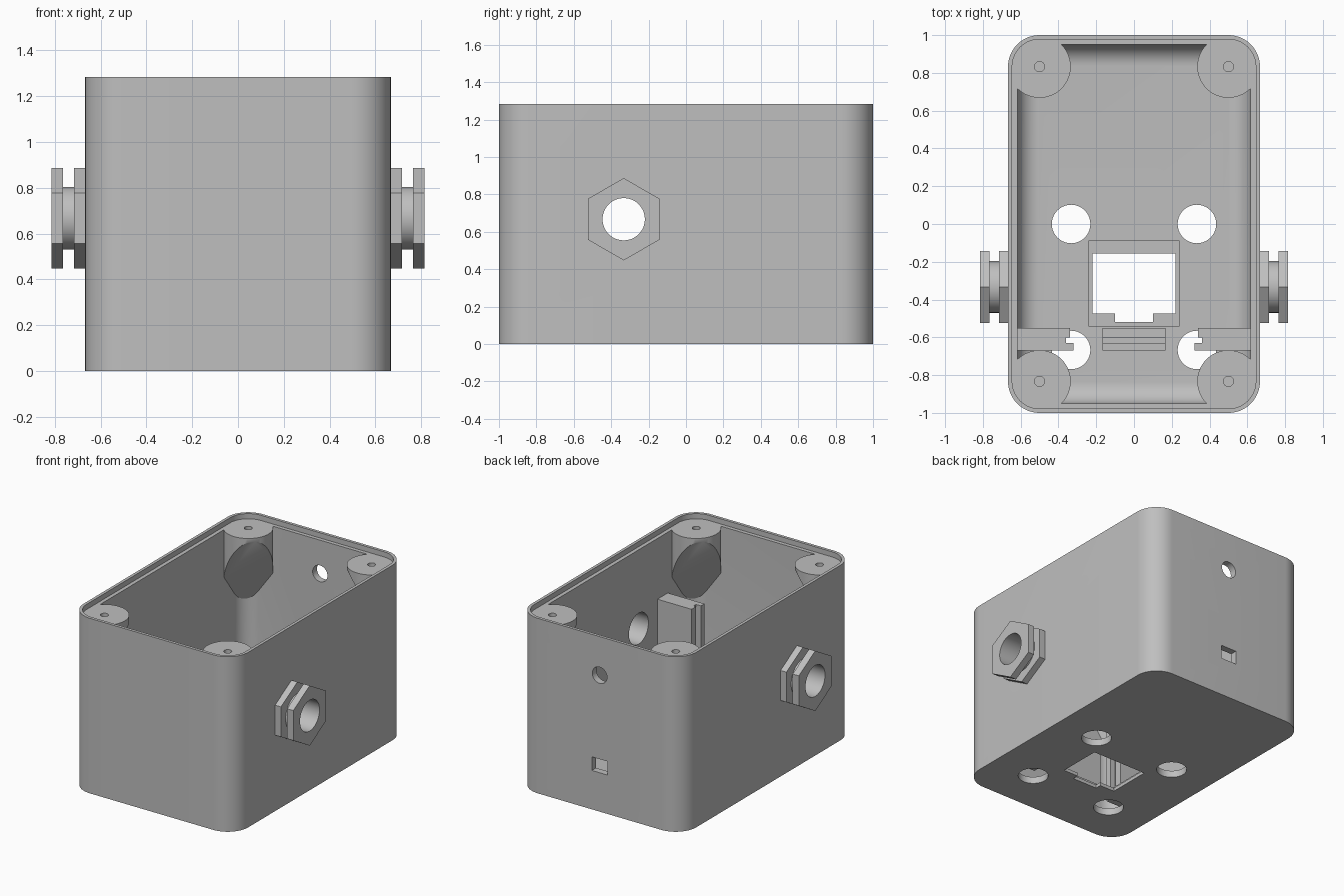
import bpy, bmesh, math
from mathutils import Vector

cube = bpy.data.objects.get("Cube")
if cube:
    bpy.data.objects.remove(cube, do_unlink=True)

grey = bpy.data.materials.new("plain grey")
grey.use_nodes = True
colour = (0.52, 0.52, 0.52, 1)
grey.diffuse_color = colour
grey.node_tree.nodes["Principled BSDF"].inputs["Base Color"].default_value = colour

HX, HY, HEIGHT = 0.667, 1.0, 1.283
CORNER, WALL, LIP = 0.167, 0.05, 0.022
FLOOR, LEDGE = 0.05, 1.245


def finish(name, bm):
    bmesh.ops.recalc_face_normals(bm, faces=bm.faces[:])
    mesh = bpy.data.meshes.new(name)
    bm.to_mesh(mesh)
    bm.free()
    ob = bpy.data.objects.new(name, mesh)
    bpy.context.collection.objects.link(ob)
    mesh.materials.append(grey)
    return ob


def loft(name, rings):
    """Skin equal-length rings of 3D points and cap both ends."""
    bm = bmesh.new()
    loops = [[bm.verts.new(p) for p in ring] for ring in rings]
    n = len(loops[0])
    for a, b in zip(loops, loops[1:]):
        for i in range(n):
            j = (i + 1) % n
            bm.faces.new((a[i], a[j], b[j], b[i]))
    bm.faces.new(loops[0][::-1])
    bm.faces.new(loops[-1])
    return finish(name, bm)


def extrude(name, pts, lo, hi, axis="z"):
    """Extrude a 2D outline; outlines are (x,y), (y,z) or (z,x) for axis z, x, y."""
    place = {"z": lambda a, b, h: (a, b, h),
             "x": lambda a, b, h: (h, a, b),
             "y": lambda a, b, h: (b, h, a)}[axis]
    return loft(name, [[place(a, b, h) for a, b in pts] for h in (lo, hi)])


def ngon(n, r, cx=0, cy=0, phase=0):
    return [(cx + r * math.cos(phase + math.tau * i / n),
             cy + r * math.sin(phase + math.tau * i / n)) for i in range(n)]


def rect(x0, x1, y0, y1):
    return [(x0, y0), (x1, y0), (x1, y1), (x0, y1)]


def rounded(inset, z, steps=14):
    """Rounded rectangle ring, inset from the outer wall."""
    r = CORNER - inset
    cx, cy = HX - CORNER, HY - CORNER
    ring = []
    for k, (sx, sy) in enumerate([(1, 1), (-1, 1), (-1, -1), (1, -1)]):
        for i in range(steps + 1):
            a = math.pi / 2 * (k + i / steps)
            ring.append((sx * cx + r * math.cos(a), sy * cy + r * math.sin(a), z))
    return ring


def cut(ob, *cutters):
    for cutter in cutters:
        cutter.hide_render = True
        mod = ob.modifiers.new("cut", "BOOLEAN")
        mod.operation, mod.solver, mod.object = "DIFFERENCE", "EXACT", cutter
    bpy.context.view_layer.update()
    graph = bpy.context.evaluated_depsgraph_get()
    mesh = bpy.data.meshes.new_from_object(ob.evaluated_get(graph))
    ob.modifiers.clear()
    ob.data = mesh
    for cutter in cutters:
        bpy.data.objects.remove(cutter, do_unlink=True)
    return ob


parts = []

# Open box: outer wall, stepped lip, cavity with a filleted floor
FILLET = 0.113
rings = [rounded(0, 0), rounded(0, HEIGHT), rounded(LIP, HEIGHT),
         rounded(LIP, LEDGE), rounded(WALL, LEDGE)]
for i in range(11):
    a = math.pi / 2 * i / 10
    rings.append(rounded(WALL + FILLET * (1 - math.cos(a)),
                         FLOOR + FILLET * (1 - math.sin(a))))
box = loft("enclosure", rings)

# Openings: cable bore, back wall, floor
GY, GZ, BORE = -0.333, 0.667, 0.113


def bore(lo, hi):
    return extrude("bore_cutter", ngon(48, BORE, GY, GZ), lo, hi, "x")


opening = [(-0.22, -0.155), (-0.22, -0.475), (-0.1, -0.475), (-0.1, -0.52),
           (0.1, -0.52), (0.1, -0.475), (0.22, -0.475), (0.22, -0.155)]
cutters = [
    bore(-1, 1),
    extrude("round_port_cutter", ngon(32, 0.06, 1.0, 0), 0.9, 1.1, "y"),
    extrude("square_port_cutter", rect(0.285, 0.385, -0.063, 0.063), 0.9, 1.1, "y"),
    extrude("pocket_cutter", rect(-0.24, 0.24, -0.54, -0.09), 0.025, 0.1),
    extrude("opening_cutter", opening, -0.1, 0.1),
]
for sx in (-1, 1):
    for y in (0, -0.667):
        cutters.append(extrude("floor_hole_cutter", ngon(40, 0.102, sx * 0.333, y), -0.1, 0.2))
parts.append(cut(box, *cutters))

# Corner screw bosses, sloped away underneath
BOSS = 0.165
for sx, side in ((1, "left"), (-1, "right")):
    for sy, end in ((1, "back"), (-1, "front")):
        cx, cy = sx * (HX - CORNER), sy * (HY - CORNER)
        post = extrude(f"screw_boss_{end}_{side}", ngon(56, BOSS, cx, cy), 0.4, LEDGE)
        bm = bmesh.new()
        bm.from_mesh(post.data)
        slope = 1.94 / math.sqrt(2)
        res = bmesh.ops.bisect_plane(
            bm, geom=bm.verts[:] + bm.edges[:] + bm.faces[:],
            plane_co=Vector((cx, cy, 0.9)),
            plane_no=Vector((sx * slope, sy * slope, 1)).normalized(), clear_inner=True)
        edges = [g for g in res["geom_cut"] if isinstance(g, bmesh.types.BMEdge)]
        bmesh.ops.edgeloop_fill(bm, edges=edges)
        bmesh.ops.recalc_face_normals(bm, faces=bm.faces[:])
        bm.to_mesh(post.data)
        bm.free()
        parts.append(cut(post, extrude("screw_cutter", ngon(20, 0.027, cx, cy), 1.0, 1.4)))

# Slotted board guides on the side walls
guide = [(0.63, -0.55), (0.34, -0.55), (0.34, -0.6), (0.36, -0.6),
         (0.36, -0.63), (0.32, -0.63), (0.32, -0.67), (0.63, -0.67)]
for sx, side in ((1, "left"), (-1, "right")):
    parts.append(extrude(f"board_guide_{side}", [(sx * x, y) for x, y in guide], 0.045, 0.8))

# Grooved board rest on the floor
rest = [(-0.55, 0.045), (-0.55, 0.33), (-0.6, 0.33), (-0.6, 0.27),
        (-0.63, 0.27), (-0.63, 0.33), (-0.67, 0.33), (-0.67, 0.045)]
parts.append(extrude("board_rest", rest, -0.168, 0.168, "x"))

# Cable glands: hexagonal flange, round neck, hexagonal nut
hexagon = ngon(6, 0.22, GY, GZ, math.pi / 2)
neck = ngon(48, 0.137, GY, GZ)
for sx, side in ((1, "left"), (-1, "right")):
    for name, outline, lo, hi in (("flange", hexagon, 0.66, 0.715),
                                  ("neck", neck, 0.71, 0.77),
                                  ("nut", hexagon, 0.765, 0.815)):
        piece = extrude(f"gland_{name}_{side}", outline, *sorted((sx * lo, sx * hi)), "x")
        parts.append(cut(piece, bore(-1, 1)))

# Smooth curved walls, crisp edges
bpy.ops.object.select_all(action="DESELECT")
for ob in parts:
    ob.select_set(True)
bpy.context.view_layer.objects.active = parts[0]
bpy.ops.object.shade_smooth_by_angle(angle=math.radians(30))
